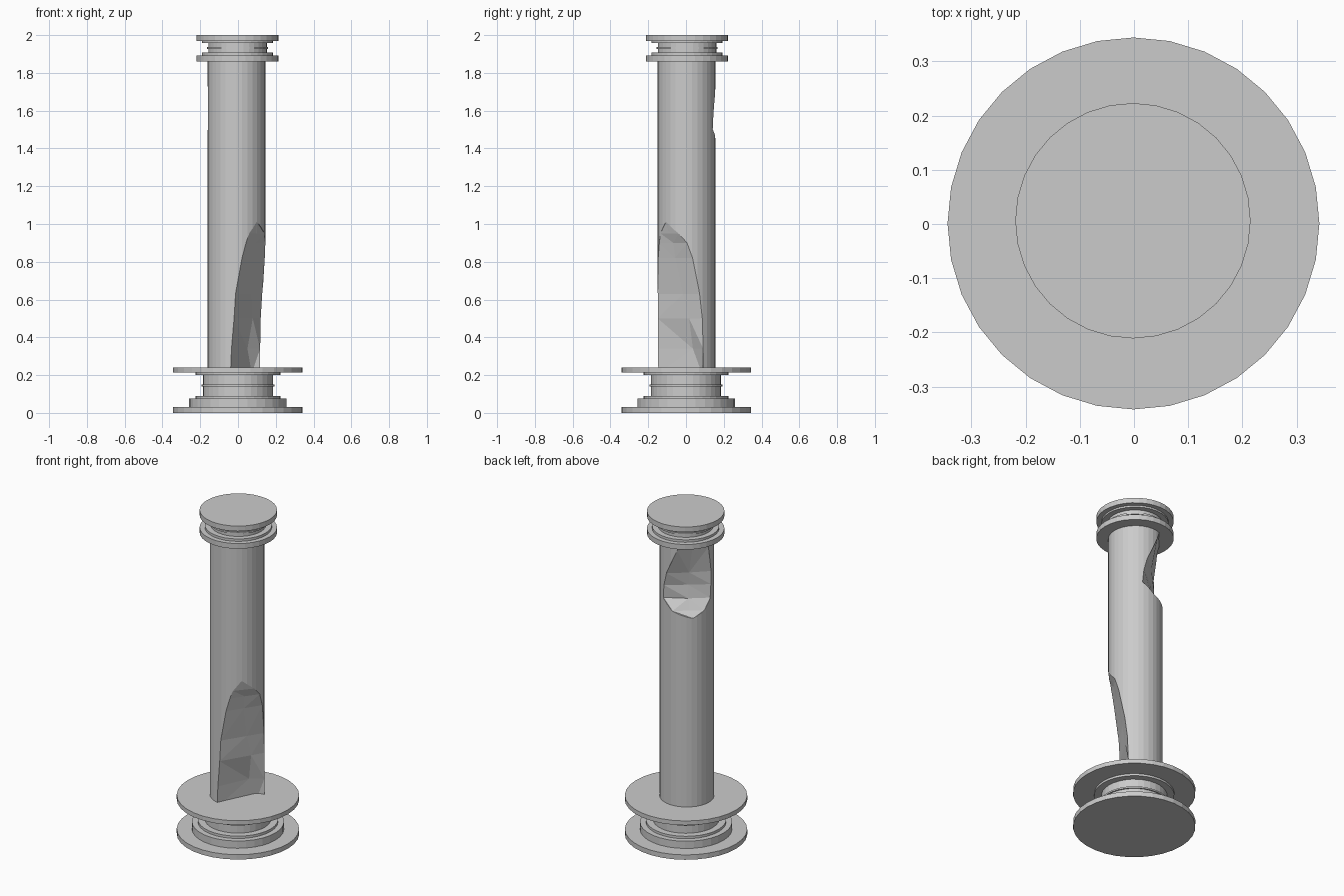
import bpy
import bmesh
from math import cos, sin, radians

cube = bpy.data.objects.get("Cube")
if cube:
    bpy.data.objects.remove(cube)

SIDES = 32
SHAFT_CENTRE = (-0.008, 0.003)
SHAFT_RADIUS = 0.153

stone = bpy.data.materials.new("grey stone")
stone.use_nodes = True
stone.diffuse_color = (0.6, 0.6, 0.6, 1)
stone.node_tree.nodes["Principled BSDF"].inputs["Base Color"].default_value = (0.6, 0.6, 0.6, 1)


def to_object(name, bm):
    bmesh.ops.recalc_face_normals(bm, faces=bm.faces)
    mesh = bpy.data.meshes.new(name)
    bm.to_mesh(mesh)
    bm.free()
    mesh.materials.append(stone)
    obj = bpy.data.objects.new(name, mesh)
    bpy.context.scene.collection.objects.link(obj)
    return obj


def loft(name, rings):
    """Skin a list of equal-length point rings and close both ends."""
    bm = bmesh.new()
    loops = [[bm.verts.new(p) for p in ring] for ring in rings]
    for low, high in zip(loops, loops[1:]):
        for i in range(len(low)):
            j = (i + 1) % len(low)
            bm.faces.new((low[i], low[j], high[j], high[i]))
    bm.faces.new(loops[0])
    bm.faces.new(loops[-1])
    return to_object(name, bm)


def turned(name, profile, centre):
    """Turn a (radius, z) profile around a vertical axis."""
    steps = [radians(360 * i / SIDES) for i in range(SIDES)]
    return loft(name, [[(centre[0] + r * cos(a), centre[1] + r * sin(a), z)
                        for a in steps] for r, z in profile])


def stacked(name, discs, centre):
    """Turn a stack of discs given as (radius, top height)."""
    profile, bottom = [], discs[0][1]
    for radius, top in discs[1:]:
        profile += [(radius, bottom), (radius, top)]
        bottom = top
    return turned(name, profile, centre)


def chip(target, levels):
    """Break a piece off: each level has z, both rim angles, inner angle and depth."""
    def polar(angle, r, z):
        a = radians(angle)
        return (SHAFT_CENTRE[0] + r * cos(a), SHAFT_CENTRE[1] + r * sin(a), z)

    R = SHAFT_RADIUS
    cutter = loft("chip_cutter", [
        [polar(a, R, z), polar(m, d, z), polar(b, R, z),
         polar(b, 4 * R, z), polar(a, 4 * R, z)] for z, a, b, m, d in levels])
    bm = bmesh.new()
    bm.from_mesh(cutter.data)
    bmesh.ops.triangulate(bm, faces=bm.faces)
    bm.to_mesh(cutter.data)
    bm.free()
    cutter.hide_render = True
    mod = target.modifiers.new("chip", "BOOLEAN")
    mod.operation = "DIFFERENCE"
    mod.solver = "EXACT"
    mod.object = cutter
    bpy.context.view_layer.objects.active = target
    bpy.ops.object.modifier_apply(modifier=mod.name)
    bpy.data.objects.remove(cutter)


# Stepped base with two wide plates
stacked("base", [
    (0, 0), (0.343, 0.03), (0.258, 0.075), (0.225, 0.09), (0.185, 0.14),
    (0.193, 0.15), (0.185, 0.2), (0.225, 0.213), (0.343, 0.24)], (-0.001, 0.001))

# Capital
stacked("capital", [
    (0, 1.86), (0.217, 1.892), (0.188, 1.907), (0.155, 1.926),
    (0.162, 1.936), (0.155, 1.957), (0.188, 1.968), (0.217, 2.0)], (-0.002, 0.006))

# Shaft with two broken areas
shaft = turned("shaft", [(SHAFT_RADIUS, 0.22), (SHAFT_RADIUS, 1.88)], SHAFT_CENTRE)

# Large break at the foot
chip(shaft, [
    (0.21, -102, 35, 45, 0.114),
    (0.34, -100, 35, 30, 0.067),
    (0.5, -95, 33, 9, 0.087),
    (0.63, -92, 27, -14, 0.082),
    (0.82, -79, 12, -34, 0.107),
    (0.9, -71, 1, -35, 0.122),
    (0.95, -64, -16, -40, 0.14),
    (1.01, -46, -44, -45, 0.153)])

# Smaller break under the capital
chip(shaft, [
    (1.405, 137, 139, 138, 0.153),
    (1.44, 93, 165, 130, 0.122),
    (1.5, 65, 184, 130, 0.09),
    (1.58, 68, 187, 130, 0.08),
    (1.66, 76, 188, 133, 0.09),
    (1.82, 104, 177, 140, 0.12),
    (1.9, 118, 160, 139, 0.14)])
